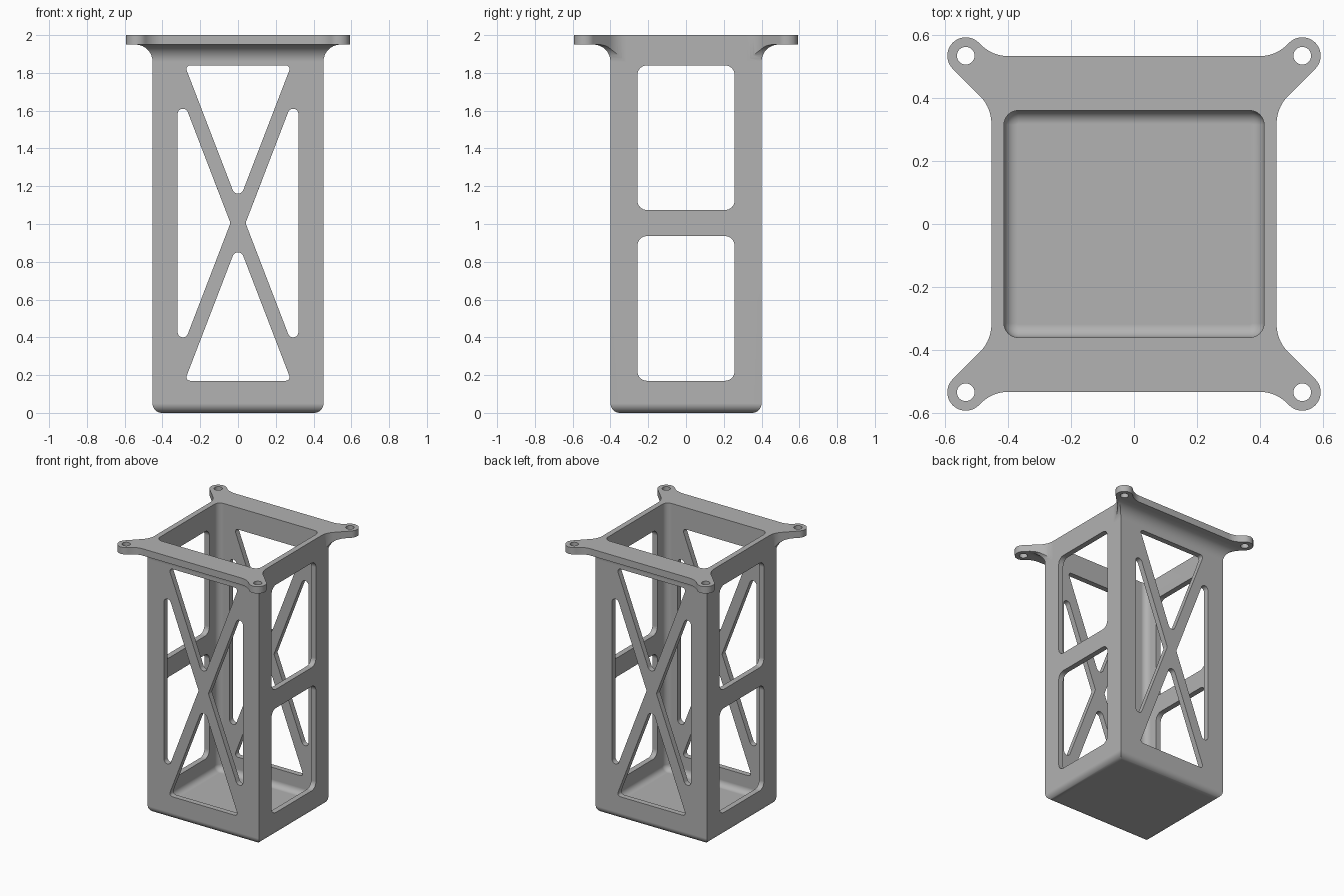
import bpy, bmesh, math
from mathutils import Vector

cube = bpy.data.objects.get("Cube")
if cube:
    bpy.data.objects.remove(cube, do_unlink=True)

HX, HY, TOP = 0.4525, 0.40, 2.0      # outer half sizes and height
WALL = 0.04
MID = 1.005                          # height of the bracing centre

grey = bpy.data.materials.new("grey plastic")
grey.use_nodes = True
colour = (0.445, 0.445, 0.445, 1)
grey.diffuse_color = colour
grey.node_tree.nodes["Principled BSDF"].inputs["Base Color"].default_value = colour


def rounded(points, radii, steps=8):
    """Polygon with every corner replaced by a tangent arc."""
    out, n = [], len(points)
    for i, p in enumerate(points):
        p = Vector(p)
        a = (Vector(points[i - 1]) - p).normalized()
        b = (Vector(points[(i + 1) % n]) - p).normalized()
        half = a.angle(b) / 2
        r = radii[i % len(radii)]
        centre = p + (a + b).normalized() * r / math.sin(half)
        start = p + a * r / math.tan(half) - centre
        end = p + b * r / math.tan(half) - centre
        sweep = math.pi - 2 * half
        for k in range(steps + 1):
            t = k / steps
            arc = (start * math.sin((1 - t) * sweep) + end * math.sin(t * sweep)) / math.sin(sweep)
            out.append(centre + arc)
    return out


def rect(hx, hy, cy=0):
    return [(hx, cy - hy), (hx, cy + hy), (-hx, cy + hy), (-hx, cy - hy)]


def loft(name, rings):
    """Closed solid through matching rings of 3D points."""
    bm = bmesh.new()
    loops = [[bm.verts.new(p) for p in ring] for ring in rings]
    for lo, hi in zip(loops, loops[1:]):
        for i in range(len(lo)):
            bm.faces.new((lo[i - 1], lo[i], hi[i], hi[i - 1]))
    bm.faces.new(loops[0][::-1])
    bm.faces.new(loops[-1])
    bmesh.ops.recalc_face_normals(bm, faces=bm.faces)
    mesh = bpy.data.meshes.new(name)
    bm.to_mesh(mesh)
    bm.free()
    ob = bpy.data.objects.new(name, mesh)
    bpy.context.collection.objects.link(ob)
    mesh.materials.append(grey)
    return ob


def prism(name, outline, axis, lo=-1.0, hi=1.0):
    place = {"x": lambda p, d: (d, p[0], p[1]),
             "y": lambda p, d: (p[0], d, p[1]),
             "z": lambda p, d: (p[0], p[1], d)}[axis]
    return loft(name, [[place(p, d) for p in outline] for d in (lo, hi)])


def combine(body, tool, operation="DIFFERENCE"):
    mod = body.modifiers.new("cut", "BOOLEAN")
    mod.operation, mod.solver, mod.object = operation, "EXACT", tool
    bpy.context.view_layer.objects.active = body
    bpy.ops.object.modifier_apply(modifier=mod.name)
    bpy.data.objects.remove(tool, do_unlink=True)


# Outer body: rounded bottom, straight walls, flare under the flange
quarter = [k / 8 * math.pi / 2 for k in range(9)]
R, FLARE, UNDER = 0.05, 0.09, 1.95
levels = [(R * (math.sin(a) - 1), R * (1 - math.cos(a))) for a in quarter]
levels += [(FLARE * (1 - math.cos(a)), UNDER - FLARE * (1 - math.sin(a))) for a in quarter]
levels += [(0.4, UNDER), (0.4, TOP)]
frame = loft("mounting_frame", [[(x, y, z) for x, y in rect(HX + d, HY + d)] for d, z in levels])

# Flange plan with four lugs trims the flare
LUG, LUG_R, EDGE = 0.534, 0.0585, 0.5325
w = LUG_R * math.sqrt(2)
corner = [(HX, HX - w), (LUG + w, LUG), (LUG, LUG + w), (EDGE - w, EDGE)]
plan = []
for sx, sy in ((1, 1), (-1, 1), (-1, -1), (1, -1)):
    pts = [(sx * x, sy * y) for x, y in corner]
    plan += pts if sx * sy > 0 else pts[::-1]
lug_radius = LUG_R * 0.998
plan = rounded(plan, [0.125, lug_radius, lug_radius, 0.125], 10)
combine(frame, prism("flange_plan", plan, "z", -0.5, 2.5), "INTERSECT")

# Cavity with rounded corners and filleted floor
F = 0.042
rings = [(F * (1 - math.sin(a)), WALL + F * (1 - math.cos(a))) for a in quarter] + [(0, TOP + 0.2)]
combine(frame, loft("cavity", [
    [(p.x, p.y, z) for p in rounded(rect(HX - WALL - d, HY - WALL - d), [F + 0.003 - d])]
    for d, z in rings]))

# Bracing openings on front and back
SLOPE, GAP, REACH = 2.6, 0.102, 0.835
base = (REACH - GAP) / SLOPE
for s in (1, -1):
    tri = [(0, MID + s * GAP), (base, MID + s * REACH), (-base, MID + s * REACH)]
    combine(frame, prism("end_opening", rounded(tri, [0.03, 0.02, 0.02]), "y"))
    rise = 0.28 * SLOPE
    tri = [(s * 0.04, MID), (s * 0.32, MID + rise), (s * 0.32, MID - rise)]
    combine(frame, prism("flank_opening", rounded(tri, [0.02, 0.028, 0.028]), "y"))

# Two rounded windows through the left and right walls
for s in (1, -1):
    window = rounded(rect(0.257, 0.383, MID + s * 0.452), [0.05])
    combine(frame, prism("side_window", window, "x"))

# Screw holes
for sx in (1, -1):
    for sy in (1, -1):
        ring = [(sx * LUG + 0.028 * math.cos(k * math.pi / 16),
                 sy * LUG + 0.028 * math.sin(k * math.pi / 16)) for k in range(32)]
        combine(frame, prism("screw_hole", ring, "z", 1.5, 2.5))

# Smooth fillets, crisp edges
bpy.ops.object.select_all(action="DESELECT")
frame.select_set(True)
bpy.context.view_layer.objects.active = frame
bpy.ops.object.shade_smooth_by_angle(angle=math.radians(30))
weighted = frame.modifiers.new("even_shading", "WEIGHTED_NORMAL")
weighted.keep_sharp = True
